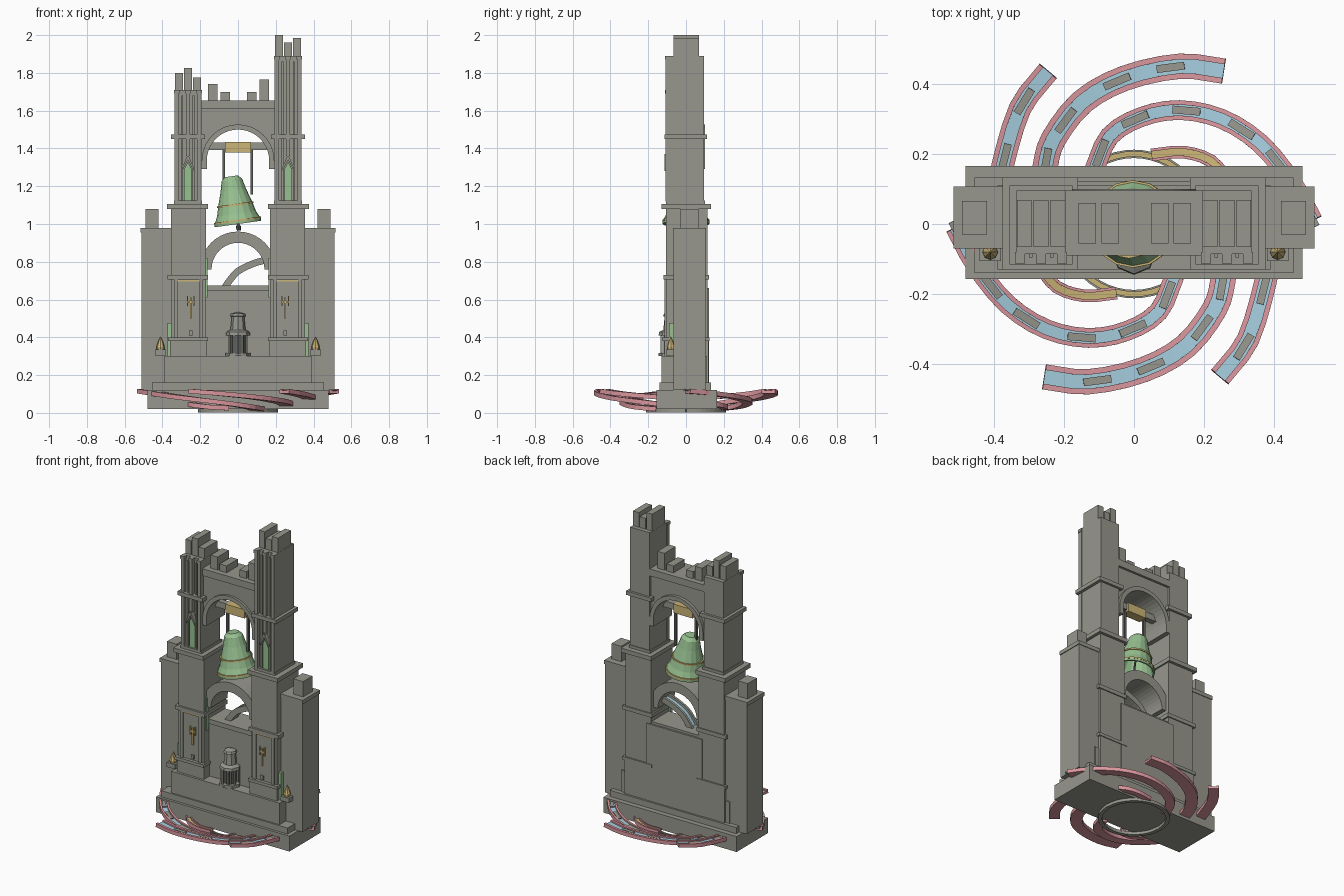
import bpy, bmesh, math
from mathutils import Vector, Matrix

cube = bpy.data.objects.get("Cube")
if cube:
    bpy.data.objects.remove(cube, do_unlink=True)


def material(name, r, g, b):
    m = bpy.data.materials.new(name)
    m.use_nodes = True
    m.diffuse_color = (r, g, b, 1)
    m.node_tree.nodes["Principled BSDF"].inputs["Base Color"].default_value = (r, g, b, 1)
    return m


STONE = material("stone grey", .31, .31, .27)
IRON = material("dark iron", .12, .12, .11)
GREEN = material("bronze green", .31, .53, .28)
GOLD = material("gold", .60, .46, .18)
PINK = material("rail pink", .70, .31, .34)
BLUE = material("floor blue", .38, .62, .74)


def finish(name, bm, *mats):
    bmesh.ops.recalc_face_normals(bm, faces=bm.faces)
    me = bpy.data.meshes.new(name)
    bm.to_mesh(me)
    bm.free()
    for m in mats:
        me.materials.append(m)
    ob = bpy.data.objects.new(name, me)
    bpy.context.collection.objects.link(ob)
    return ob


def box(name, x0, x1, y0, y1, z0, z1, mat=STONE):
    bm = bmesh.new()
    mid = Vector((x0 + x1, y0 + y1, z0 + z1)) / 2
    size = Matrix.Diagonal((x1 - x0, y1 - y0, z1 - z0, 1))
    bmesh.ops.create_cube(bm, size=1, matrix=Matrix.Translation(mid) @ size)
    return finish(name, bm, mat)


def pair(name, x0, x1, *rest):
    box("left_" + name, x0, x1, *rest)
    box("right_" + name, -x1, -x0, *rest)


def prism(name, outline, y0, y1, mat=STONE):
    bm = bmesh.new()
    face = bm.faces.new([bm.verts.new((x, y0, z)) for x, z in outline])
    ext = bmesh.ops.extrude_face_region(bm, geom=[face])
    verts = [v for v in ext["geom"] if isinstance(v, bmesh.types.BMVert)]
    bmesh.ops.translate(bm, verts=verts, vec=(0, y1 - y0, 0))
    return finish(name, bm, mat)


def arc(r, zc, n=20):
    return [(r * math.cos(math.pi * i / n), zc + r * math.sin(math.pi * i / n)) for i in range(n + 1)]


def lathe(name, profile, mat, sides=16, loc=(0, 0, 0), tilt=0):
    bm = bmesh.new()
    rings = [[bm.verts.new((r * math.cos(math.tau * i / sides), r * math.sin(math.tau * i / sides), z))
              for i in range(sides)] for r, z in profile]
    for a, b in zip(rings, rings[1:]):
        for i in range(sides):
            j = (i + 1) % sides
            bm.faces.new((a[i], a[j], b[j], b[i]))
    bmesh.ops.remove_doubles(bm, verts=bm.verts, dist=1e-5)
    ob = finish(name, bm, mat)
    ob.location = loc
    ob.rotation_euler.y = tilt
    return ob


def smooth_path(pts, steps=3):
    p = [Vector(q) for q in pts]
    p = [2 * p[0] - p[1]] + p + [2 * p[-1] - p[-2]]
    out = []
    for a, b, c, d in zip(p, p[1:], p[2:], p[3:]):
        for k in range(steps):
            t = k / steps
            out.append(.5 * (2 * b + (c - a) * t + (2 * a - 5 * b + 4 * c - d) * t * t
                             + (3 * b - a - 3 * c + d) * t ** 3))
    return out + [p[-2]]


def track(name, pts, w, edge_mat, floor_mat, turn=0, dashes=True, h=.012):
    """Channel section swept along a path: rails at the sides, floor between."""
    path = [Matrix.Rotation(turn, 3, 'Z') @ q for q in smooth_path(pts)]
    r, low = w * .45, -h
    section = [(-w, low), (-w, h), (r - w, h), (r - w, .003), (w - r, .003), (w - r, h), (w, h), (w, low)]
    bm = bmesh.new()
    rows = []
    for i, p in enumerate(path):
        tan = path[min(i + 1, len(path) - 1)] - path[max(i - 1, 0)]
        side = tan.cross(Vector((0, 0, 1))).normalized()
        up = side.cross(tan).normalized()
        rows.append([bm.verts.new(p + side * s + up * z) for s, z in section])
    n = len(section)
    for a, b in zip(rows, rows[1:]):
        for k in range(n):
            f = bm.faces.new((a[k], a[(k + 1) % n], b[(k + 1) % n], b[k]))
            f.material_index = 1 if k == 3 else 0
    bm.faces.new(rows[0])
    bm.faces.new(rows[-1])
    finish(name, bm, edge_mat, floor_mat)
    if dashes:
        travelled, since = 0, .07
        for i, (a, b) in enumerate(zip(path, path[1:])):
            since += (b - a).length
            if since > .14:
                since = 0
                d = box(f"{name}_dash_{i}", -.04, .04, -.011, .011, -.001, .006)
                d.location = (a + b) / 2 + Vector((0, 0, .003))
                d.rotation_euler = (b - a).to_track_quat('X', 'Z').to_euler()


# Plinth and stepped base
box("plinth", -.48, .48, -.157, .165, .02, .12)
box("plinth_step", -.455, .455, -.14, .133, .12, .16)
box("lower_wall", -.39, .39, -.13, .11, .16, .30)
box("inner_wall", -.18, .18, -.055, .10, .30, .645)
box("inner_wall_cap", -.18, .18, -.065, .11, .645, .675)
box("back_panel", -.2, .2, .10, .122, .16, .66)

# Side buttresses
pair("buttress", .35, .51, -.065, .103, .12, .955)
pair("buttress_cap", .35, .515, -.07, .107, .955, .98)
pair("buttress_block", .42, .49, -.03, .065, .98, 1.08)

# Lower towers with ledges and front panels
pair("lower_tower", .17, .355, -.105, .115, .16, 1.08)
pair("tower_foot", .165, .36, -.115, .12, .16, .38)
pair("foot_ledge", .16, .37, -.125, .125, .38, .40)
pair("middle_ledge", .16, .372, -.118, .122, .705, .73)
pair("upper_ledge", .16, .375, -.13, .133, 1.08, 1.107)
for x in (.185, .318):
    pair("panel_strip", x, x + .022, -.113, -.10, .40, .705)
pair("panel_gold_line", .207, .318, -.112, -.10, .695, .704, GOLD)
pair("cross_stem", .245, .255, -.113, -.104, .50, .61, GOLD)
pair("cross_bar", .232, .268, -.113, -.104, .583, .593, GOLD)
for s in (.23, .264):
    pair("cross_arm", s, s + .006, -.113, -.104, .565, .62, GOLD)
pair("panel_niche", .24, .26, -.113, -.10, .41, .435)
pair("inner_glass", .162, .171, -.09, -.065, .61, .82, GREEN)
pair("outer_glass", .355, .372, -.09, -.06, .30, .475, GREEN)

# Flames on brackets
for side, x in (("left", .41), ("right", -.41)):
    box(side + "_flame_bracket", x - .03, x + .03, -.105, -.06, .305, .335)
    lathe(side + "_flame", [(0, .335), (.02, .335), (.022, .35), (.012, .38), (0, .405)],
          GOLD, 8, (x, -.08, 0))

# Upper towers, colonnettes, niches and uneven crenels
for side, s, top, tips in (("left", 1, 1.89, (2.0, 1.96, 1.985)),
                           ("right", -1, 1.71, (1.775, 1.825, 1.80))):
    def tbox(name, a, b, *rest):
        return box(f"{side}_{name}", min(s * a, s * b), max(s * a, s * b), *rest)
    tbox("upper_tower", .195, .335, -.085, .095, 1.10, top)
    tbox("tower_foot_step", .19, .34, -.105, .10, 1.10, 1.125)
    tbox("tower_ledge", .175, .355, -.115, .11, 1.45, 1.475)
    for i, tip in enumerate(tips):
        a = .196 + i * .048
        tbox(f"crenel_{i}", a, a + .042, -.065, .068, top, tip)
    for i, c in enumerate((.205, .265, .325)):
        z0 = 1.36 if i == 1 else 1.12
        tbox(f"colonnette_{i}", c - .011, c + .011, -.108, -.08, z0, top - .005)
        tbox(f"colonnette_cap_{i}", c - .014, c + .014, -.112, -.08, top - .02, top)
    for i, c in enumerate((.235, .295)):
        tbox(f"thin_shaft_{i}", c - .005, c + .005, -.096, -.08, 1.12, top - .03)
    c = s * .265
    prism(side + "_niche_glass", [(c - .02, 1.12), (c + .02, 1.12), (c + .02, 1.29),
                                  (c, 1.33), (c - .02, 1.29)], -.094, -.08, GREEN)
    prism(side + "_niche_hood", [(c - .03, 1.28), (c - .03, 1.30), (c, 1.37), (c + .03, 1.30),
                                 (c + .03, 1.28), (c, 1.34)], -.113, -.08)

# Bell opening wall, arch trims and crenels
box_top = [(-.165, 1.29), (-.2, 1.29), (-.2, 1.61), (.2, 1.61), (.2, 1.29), (.165, 1.29)]
prism("bell_wall", box_top + arc(.165, 1.335), -.075, .08)
prism("bell_arch_trim", [(.192, 1.29)] + arc(.192, 1.335) + [(-.192, 1.29), (-.165, 1.29)]
      + arc(.165, 1.335)[::-1] + [(.165, 1.29)], -.09, .10)
box("bell_wall_cornice", -.2, .2, -.09, .095, 1.61, 1.655)
for i, (x, z) in enumerate(((-.133, 1.74), (-.068, 1.70), (.073, 1.70), (.138, 1.765))):
    box(f"wall_crenel_{i}", x - .025, x + .025, -.055, .06, 1.655, z)
prism("lower_arch", arc(.2, .76) + arc(.14, .76)[::-1], -.08, .09)

# Bell, yoke and hangers
TILT = math.radians(-8)
bell = [(0, .255), (.035, .255), (.055, .235), (.068, .18), (.09, .11), (.104, .055), (.124, .012),
        (.124, 0), (.114, 0), (.094, .055), (.05, .2), (0, .22)]
lathe("bell", bell, GREEN, 16, (0, 0, 1.0), TILT)
for name, r, z in (("bell_upper_band", .094, .103), ("bell_rim_band", .121, .018)):
    lathe(name, [(r - .01, z - .005), (r + .004, z - .005), (r + .004, z + .005),
                 (r - .01, z + .005)], GOLD, 16, (0, 0, 1.0), TILT)
lathe("clapper", [(0, .2), (.006, .2), (.006, 0), (.014, -.015), (.01, -.035), (0, -.035)],
      IRON, 8, (0, 0, 1.0), TILT)
box("yoke_beam", -.17, .17, -.018, .018, 1.392, 1.432)
box("yoke_grip", -.068, .068, -.03, .03, 1.378, 1.435, GOLD)
box("right_hanger", -.082, -.068, -.008, .008, 1.17, 1.395, IRON)
box("left_hanger", .066, .08, -.008, .008, 1.155, 1.395, IRON)

# Small lantern in front of the inner wall
LAMP = (0, -.08, 0)
lathe("lantern_base", [(0, .30), (.065, .30), (.065, .318), (0, .318)], STONE, 8, LAMP)
lathe("lantern_core", [(0, .318), (.04, .318), (.04, .41), (0, .41)], IRON, 8, LAMP)
for i in range(8):
    a = math.tau * (i + .5) / 8
    x, y = .053 * math.cos(a), -.08 + .053 * math.sin(a)
    box(f"lantern_post_{i}", x - .005, x + .005, y - .005, y + .005, .318, .41)
lathe("lantern_roof", [(0, .41), (.065, .41), (.062, .428), (.04, .44), (.033, .51), (.042, .512),
                       (.036, .525), (0, .535)], STONE, 8, LAMP)

# Curved tracks around the plinth, repeated by half a turn
arms = {
    "outer_track": [(-.26, .10, .045), (-.253, .165, .05), (-.23, .242, .06), (-.148, .348, .075),
                    (-.026, .416, .09), (.13, .45, .105), (.256, .436, .115)],
    "long_track": [(-.115, .15, .02), (-.07, .25, .03), (.02, .305, .045), (.13, .325, .06),
                   (.25, .30, .075), (.36, .23, .09), (.45, .12, .105), (.51, .01, .115)],
    "short_track": [(-.38, .11, .08), (-.375, .165, .085), (-.325, .33, .1), (-.245, .436, .115)],
}
widths = {"outer_track": .036, "long_track": .028, "short_track": .032}
for k, half in enumerate(("back", "front")):
    for name, pts in arms.items():
        track(f"{half}_{name}", pts, widths[name], PINK, BLUE, k * math.pi)
    track(half + "_gold_track", [(.05, .197, .025), (.14, .205, .03), (.22, .18, .04), (.27, .12, .05)],
          .018, PINK, GOLD, k * math.pi, False)
    ring = [(.2 * math.cos(a), .2 * math.sin(a), .012)
            for a in (math.pi * i / 8 for i in range(9))]
    track(half + "_inner_ring", ring, .012, STONE, GOLD, k * math.pi, False, .01)

# Curved ramp seen through the lower arch
track("arch_ramp", [(-.08, .02, .65), (-.045, .02, .70), (.0, .02, .75), (.08, .02, .79), (.15, .02, .81)],
      .035, STONE, BLUE, 0, False, .018)
